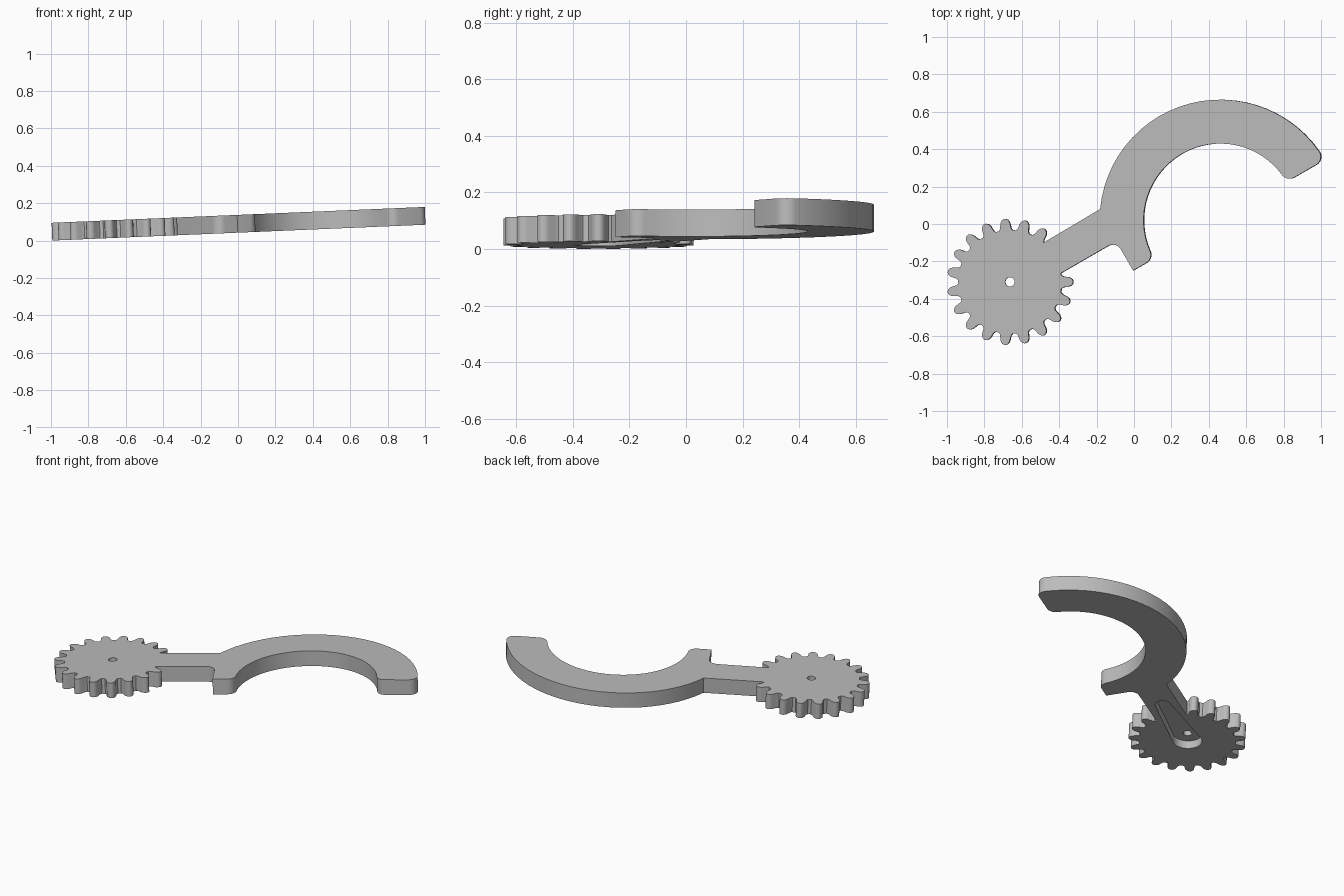
import bpy, bmesh
from math import sin, cos, asin, degrees, radians, pi
from mathutils import Matrix

cube = bpy.data.objects.get("Cube")
if cube:
    bpy.data.objects.remove(cube, do_unlink=True)

THICK = 0.095
INNER, OUTER, FILLET = 0.41, 0.645, 0.05   # half-ring radii and corner rounding
GEAR_U, ARM_V, ARM_HALF = -1.139, 0.277, 0.096
TEETH, ROOT, TIP = 19, 0.275, 0.338


def arc(cu, cv, r, start, end, steps):
    """Points along an arc, angles in degrees."""
    angles = [radians(start + (end - start) * i / steps) for i in range(steps + 1)]
    return [(cu + r * cos(a), cv + r * sin(a)) for a in angles]


def tooth(angle):
    """One rounded gear tooth, pointing outwards at the given angle."""
    half = [(ROOT, -0.036), (ROOT + 0.012, -0.029), (TIP - 0.022, -0.025)]
    cap = arc(TIP - 0.022, 0, 0.022, -65, 65, 5)
    shape = half + cap + [(r, -t) for r, t in reversed(half)]
    c, s = cos(angle), sin(angle)
    return [(GEAR_U + r * c - t * s, ARM_V + r * s + t * c) for r, t in shape]


def prism(name, points, low, high):
    """Solid made by raising a flat outline."""
    bm = bmesh.new()
    face = bm.faces.new([bm.verts.new((u, v, low)) for u, v in points])
    raised = bmesh.ops.extrude_face_region(bm, geom=[face])
    verts = [g for g in raised["geom"] if isinstance(g, bmesh.types.BMVert)]
    bmesh.ops.translate(bm, verts=verts, vec=(0, 0, high - low))
    bmesh.ops.recalc_face_normals(bm, faces=bm.faces)
    mesh = bpy.data.meshes.new(name)
    bm.to_mesh(mesh)
    bm.free()
    obj = bpy.data.objects.new(name, mesh)
    bpy.context.scene.collection.objects.link(obj)
    return obj


# Outline: half ring, arm and toothed wheel in one loop
in_u = ((INNER + FILLET) ** 2 - FILLET ** 2) ** 0.5
out_u = ((OUTER - FILLET) ** 2 - FILLET ** 2) ** 0.5
in_a = degrees(asin(FILLET / (INNER + FILLET)))
out_a = degrees(asin(FILLET / (OUTER - FILLET)))
arm_top, arm_low = ARM_V + ARM_HALF, ARM_V - ARM_HALF
heel_u = -0.538

outline = arc(out_u, FILLET, FILLET, -90, out_a, 8)
outline += arc(0, 0, OUTER, out_a, 180 - degrees(asin(arm_top / OUTER)), 26)[1:]
for k in range(3, TEETH + 1):
    outline += tooth(2 * pi * k / TEETH - pi / 6)
outline.append((GEAR_U + (ROOT ** 2 - ARM_HALF ** 2) ** 0.5, arm_low))
outline += arc(heel_u - FILLET, arm_low - FILLET, FILLET, 90, 0, 8)
outline.append((heel_u, 0))
outline += arc(-in_u, FILLET, FILLET, -90, -in_a, 8)
outline += arc(0, 0, INNER, 180 - in_a, in_a, 32)[1:-1]
outline += arc(in_u, FILLET, FILLET, 180 + in_a, 270, 8)
body = prism("gear_hook_arm", outline, 0, THICK)

# Tapered pocket underneath and the axle hole
slot = arc(GEAR_U, ARM_V, 0.085, 95, 265, 16) + arc(GEAR_U + 0.41, ARM_V, 0.045, -85, 85, 12)
cutters = [
    prism("pocket_cutter", slot, -0.05, 0.05),
    prism("axle_hole_cutter", arc(GEAR_U, ARM_V, 0.025, 0, 345, 23), -0.1, 0.2),
]
for cutter in cutters:
    cutter.hide_render = True
    mod = body.modifiers.new(cutter.name, "BOOLEAN")
    mod.operation = "DIFFERENCE"
    mod.solver = "EXACT"
    mod.object = cutter

graph = bpy.context.evaluated_depsgraph_get()
cut_mesh = bpy.data.meshes.new_from_object(body.evaluated_get(graph))
body.modifiers.clear()
body.data = cut_mesh
for cutter in cutters:
    bpy.data.objects.remove(cutter, do_unlink=True)

# Turn, place and tilt the plate
place = Matrix.Translation((0.465, 0.02, 0)) @ Matrix.Rotation(radians(30), 4, "Z")
body.data.transform(Matrix.Rotation(radians(-2.43), 4, "Y") @ place)
lowest = min(v.co.z for v in body.data.vertices)
body.data.transform(Matrix.Translation((0, 0, -lowest)))

# Plain grey finish
grey = bpy.data.materials.new("plain_grey")
grey.use_nodes = True
colour = (0.5, 0.5, 0.5, 1)
grey.diffuse_color = colour
grey.node_tree.nodes["Principled BSDF"].inputs["Base Color"].default_value = colour
body.data.materials.clear()
body.data.materials.append(grey)

bpy.ops.object.select_all(action="DESELECT")
body.select_set(True)
bpy.context.view_layer.objects.active = body
bpy.ops.object.shade_smooth_by_angle(angle=radians(30))
